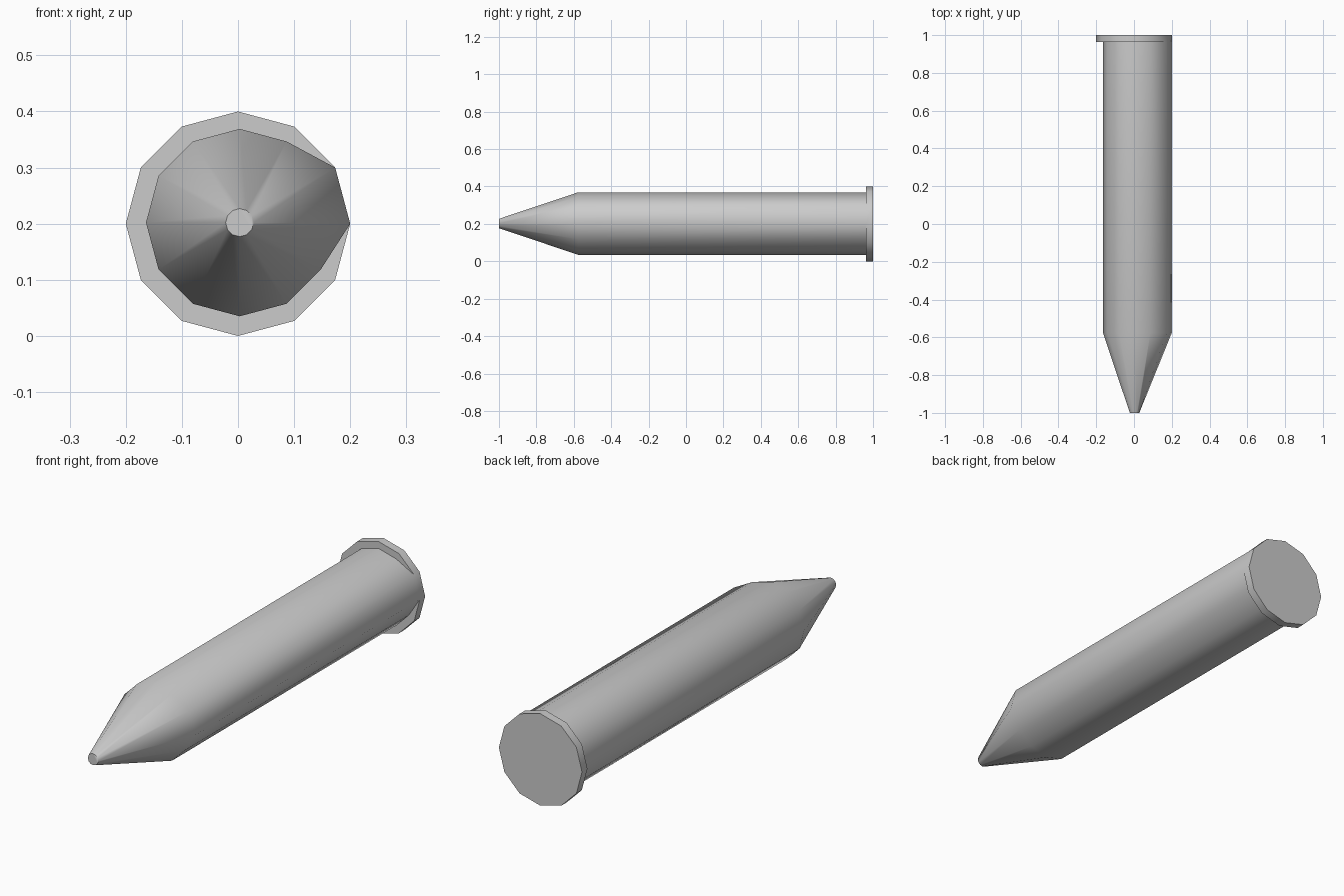
import bpy, bmesh, math

cube = bpy.data.objects.get("Cube")
if cube:
    bpy.data.objects.remove(cube, do_unlink=True)

SIDES = 12
BULGE = (0, 1)  # corners of the shaft that reach out to the rim


def ring(bm, y, radius, cx=0.0, cz=0.2, bulge=False):
    """One twelve-sided loop around the long axis."""
    verts = []
    for i in range(SIDES):
        a = math.tau * i / SIDES
        r, x, z = radius, cx, cz
        if bulge and i in BULGE:
            r, x, z = 0.2, 0.0, 0.2
        verts.append(bm.verts.new((x + r * math.cos(a), y, z + r * math.sin(a))))
    return verts


def bridge(bm, a, b):
    for i in range(SIDES):
        j = (i + 1) % SIDES
        bm.faces.new((a[i], a[j], b[j], b[i]))


# Grey material
grey = bpy.data.materials.new("plain_grey")
grey.use_nodes = True
colour = (0.6, 0.6, 0.6, 1.0)
grey.diffuse_color = colour
grey.node_tree.nodes["Principled BSDF"].inputs["Base Color"].default_value = colour

# Pointed shaft with a flat tip, running into a flanged end
bm = bmesh.new()
loops = [
    ring(bm, -1.0, 0.025, 0.003, 0.202),
    ring(bm, -0.577, 0.167, 0.003, 0.202, bulge=True),
    ring(bm, 0.963, 0.167, 0.003, 0.202, bulge=True),
    ring(bm, 0.963, 0.2),
    ring(bm, 1.0, 0.2),
]
for a, b in zip(loops, loops[1:]):
    bridge(bm, a, b)
bm.faces.new(loops[0])
bm.faces.new(loops[-1])
bmesh.ops.remove_doubles(bm, verts=bm.verts[:], dist=0.0005)
bmesh.ops.recalc_face_normals(bm, faces=bm.faces[:])

mesh = bpy.data.meshes.new("pointed_shaft")
bm.to_mesh(mesh)
bm.free()
mesh.materials.append(grey)
shaft = bpy.data.objects.new("pointed_shaft", mesh)
bpy.context.collection.objects.link(shaft)

# Smooth sides, sharp rim and caps
bpy.ops.object.select_all(action="DESELECT")
shaft.select_set(True)
bpy.context.view_layer.objects.active = shaft
bpy.ops.object.shade_smooth_by_angle(angle=math.radians(70))
